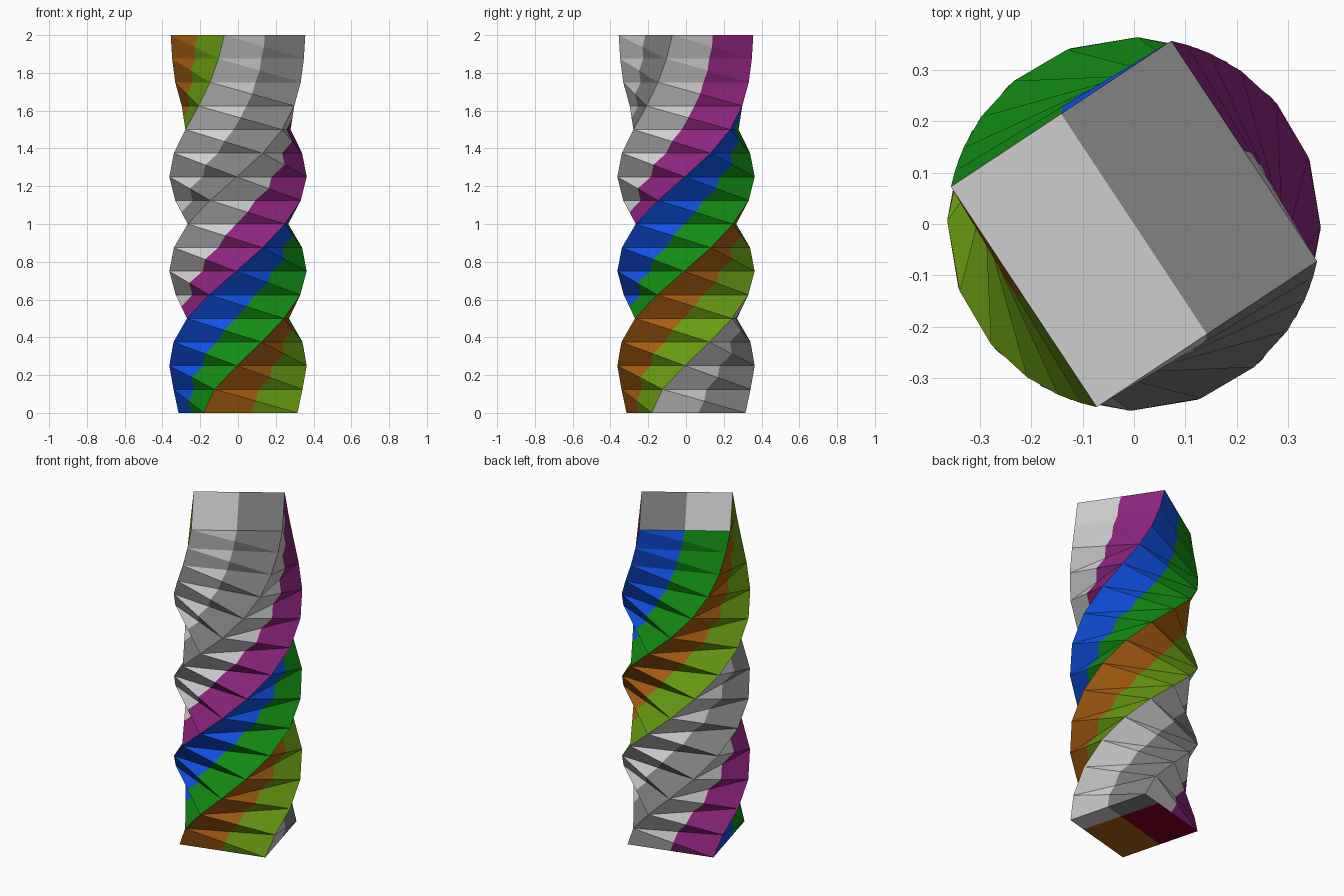
import bpy, bmesh, math
from mathutils import Vector

if "Cube" in bpy.data.objects:
    bpy.data.objects.remove(bpy.data.objects["Cube"])

RADIUS, HEIGHT = 0.3636, 2.0
# Turn of the square section at each level, eased at both ends
TURN = [-30, -20, -1, 20, 42, 65, 88.5, 111, 133, 156, 179, 201, 220, 235, 246, 253.5, 258.5]


def linear(c):
    c /= 255
    return c / 12.92 if c <= 0.04045 else ((c + 0.055) / 1.055) ** 2.4


COLOURS = {
    "light_grey": (206, 206, 206), "mid_grey": (130, 130, 130),
    "purple": (140, 36, 125), "blue": (16, 82, 230), "green": (18, 142, 20),
    "orange": (168, 94, 18), "olive_green": (104, 156, 18), "dark_red": (125, 0, 28),
}
NAMES = list(COLOURS)
# Each side of the column has two colours, split down its middle
SIDES = [("light_grey", "mid_grey"), ("light_grey", "purple"),
         ("blue", "green"), ("orange", "olive_green")]

bm = bmesh.new()


def face(colour, *points):
    f = bm.faces.new([bm.verts.new(p) for p in points])
    f.material_index = NAMES.index(colour)


def corner(level, k):
    a = math.radians(TURN[level] + 90 * k)
    z = HEIGHT * level / (len(TURN) - 1)
    return Vector((RADIUS * math.cos(a), RADIUS * math.sin(a), z))


# Twisted sides: every panel folds outward along its short diagonal
for i in range(len(TURN) - 1):
    for k, (first, second) in enumerate(SIDES):
        a0, b0 = corner(i, k), corner(i, k + 1)
        a1, b1 = corner(i + 1, k), corner(i + 1, k + 1)
        m0, m1, d = (a0 + b0) / 2, (a1 + b1) / 2, (a1 + b0) / 2
        face(first, a0, m0, d, a1)
        face(first, a1, d, m1)
        face(second, m0, b0, d)
        face(second, d, b0, b1, m1)

# Top cap in two halves
p = [corner(len(TURN) - 1, k) for k in range(4)]
mid_a, mid_b = (p[0] + p[1]) / 2, (p[2] + p[3]) / 2
face("light_grey", p[0], mid_a, mid_b, p[3])
face("mid_grey", mid_a, p[1], p[2], mid_b)

# Bottom cap: a narrow grey strip, then orange and red halves
q = [corner(0, k) for k in range(4)]


def base(u, v):
    return q[0] + (q[1] - q[0]) * u + (q[3] - q[0]) * v


for colour, u, v0, v1 in (("light_grey", 0, 0, 0.25), ("mid_grey", 0.5, 0, 0.25),
                          ("orange", 0, 0.25, 1), ("dark_red", 0.5, 0.25, 1)):
    face(colour, base(u, v0), base(u, v1), base(u + 0.5, v1), base(u + 0.5, v0))

bmesh.ops.remove_doubles(bm, verts=bm.verts, dist=0.0001)
mesh = bpy.data.meshes.new("twisted_column")
bm.to_mesh(mesh)
bm.free()
for name, rgb in COLOURS.items():
    mat = bpy.data.materials.new(name)
    mat.diffuse_color = (*[linear(c) for c in rgb], 1)
    mat.use_nodes = True
    mat.node_tree.nodes["Principled BSDF"].inputs["Base Color"].default_value = mat.diffuse_color
    mesh.materials.append(mat)
bpy.context.collection.objects.link(bpy.data.objects.new("twisted_column", mesh))
